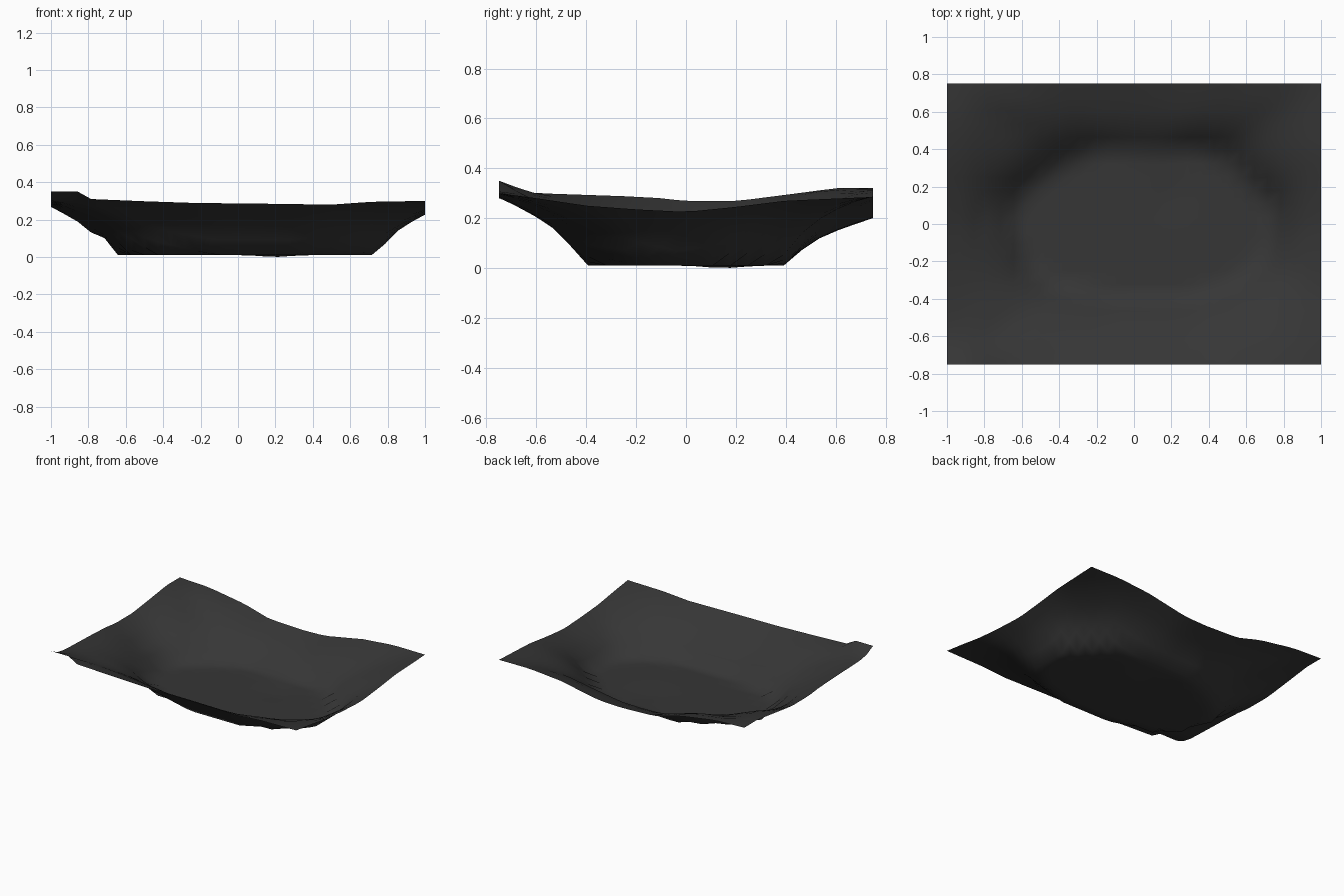
import bpy, bmesh, math

if "Cube" in bpy.data.objects:
    bpy.data.objects.remove(bpy.data.objects["Cube"])

CX, CY = 0.05, 0.0          # centre of the basin floor
HX, HY = 1.0, 0.75          # half size of the sheet


def lerp_table(table, t):
    """Linear lookup in a list of (position, value) pairs."""
    if t <= table[0][0]:
        return table[0][1]
    for (a, va), (b, vb) in zip(table, table[1:]):
        if t <= b:
            return va + (vb - va) * (t - a) / (b - a)
    return table[-1][1]


# Rim heights along the four edges
front = [(-1, .35), (-.857, .35), (-.786, .31), (-.5, .298), (-.2, .288),
         (0, .287), (.5, .28), (.71, .295), (1, .30)]
back = [(-1, .32), (-.76, .31), (-.47, .265), (-.27, .21), (0, .2),
        (.18, .205), (.5, .265), (.75, .287), (1, .285)]
left = [(-.75, .35), (-.68, .315), (-.6, .3), (-.25, .288), (-.1, .28), (0, .268),
        (.2, .268), (.45, .3), (.6, .32), (.75, .32)]
right = [(-.75, .30), (-.6, .28), (-.4, .25), (-.2, .235), (0, .225),
         (.2, .245), (.4, .27), (.75, .285)]

# Irregular outline of the flat floor
outline = [(.74, -.05), (.72, .12), (.57, .25), (.46, .37), (.3, .395), (.1, .38),
           (-.2, .395), (-.3, .36), (-.46, .27), (-.6, .16), (-.645, .05), (-.61, -.1),
           (-.55, -.24), (-.4, -.34), (-.1, -.395), (.3, -.395), (.5, -.34),
           (.69, -.2)]

# Bank profiles from floor edge (0) to rim (1); the left one has a shelf
bank = [(0, 0), (.2, .3), (.4, .56), (.6, .73), (.8, .87), (1, 1)]
left_bank = [(0, 0), (.2, .36), (.41, .46), (.63, .72), (1, 1)]


def floor_reach(dx, dy):
    """Distance from the centre to the floor outline along a direction."""
    for (ax, ay), (bx, by) in zip(outline, outline[1:] + outline[:1]):
        ax, ay, bx, by = ax - CX, ay - CY, bx - CX, by - CY
        ex, ey = bx - ax, by - ay
        det = ex * dy - ey * dx
        if abs(det) < 1e-9:
            continue
        r = (ex * ay - ey * ax) / det
        u = (dx * ay - dy * ax) / det
        if r > 0 and -1e-6 <= u <= 1 + 1e-6:
            return r
    return 0.5


def height(x, y):
    base = 0.01 - 0.01 * math.exp(-((x - .2) ** 2 + (y - .15) ** 2) / .01)
    d = math.hypot(x - CX, y - CY)
    if d < 1e-6:
        return base
    dx, dy = (x - CX) / d, (y - CY) / d
    inner = floor_reach(dx, dy)
    if d <= inner:
        return base
    # Where this ray leaves the rectangle
    tx = ((HX if dx > 0 else -HX) - CX) / dx if abs(dx) > 1e-9 else 1e9
    ty = ((HY if dy > 0 else -HY) - CY) / dy if abs(dy) > 1e-9 else 1e9
    outer = min(tx, ty)
    if tx < ty:
        rim = lerp_table(right if dx > 0 else left, CY + dy * outer)
    else:
        rim = lerp_table(back if dy > 0 else front, CX + dx * outer)
    s = min(1.0, (d - inner) / (outer - inner))
    # Corners rise early and then level out; raised corner tips stay local
    rim = min(rim, .29 + .06 * s ** 3)
    corner = max(0, (outer - inner - .38) / .38)
    s = 1 - (1 - s) ** (1 + .7 * corner)
    k = max(0, 1 - abs(math.atan2(dy, -dx)) / .35)
    f = lerp_table(bank, s) * (1 - k) + lerp_table(left_bank, s) * k
    return base + (rim - base) * f


# Basin sheet: a grid shaped by the height function
bm = bmesh.new()
NX, NY = 28, 21
grid = []
for j in range(NY + 1):
    y = -HY + 2 * HY * j / NY
    row = []
    for i in range(NX + 1):
        x = -HX + 2 * HX * i / NX
        row.append(bm.verts.new((x, y, height(x, y))))
    grid.append(row)
for j in range(NY):
    for i in range(NX):
        f = bm.faces.new((grid[j][i], grid[j][i + 1], grid[j + 1][i + 1], grid[j + 1][i]))
        f.smooth = True
mesh = bpy.data.meshes.new("pond_basin")
bm.to_mesh(mesh)
bm.free()
basin = bpy.data.objects.new("pond_basin", mesh)
bpy.context.collection.objects.link(basin)

# Dark grey surface
mat = bpy.data.materials.new("dark_grey")
mat.diffuse_color = (0.037, 0.037, 0.037, 1)
mat.use_nodes = True
mat.node_tree.nodes["Principled BSDF"].inputs["Base Color"].default_value = mat.diffuse_color
mesh.materials.append(mat)
